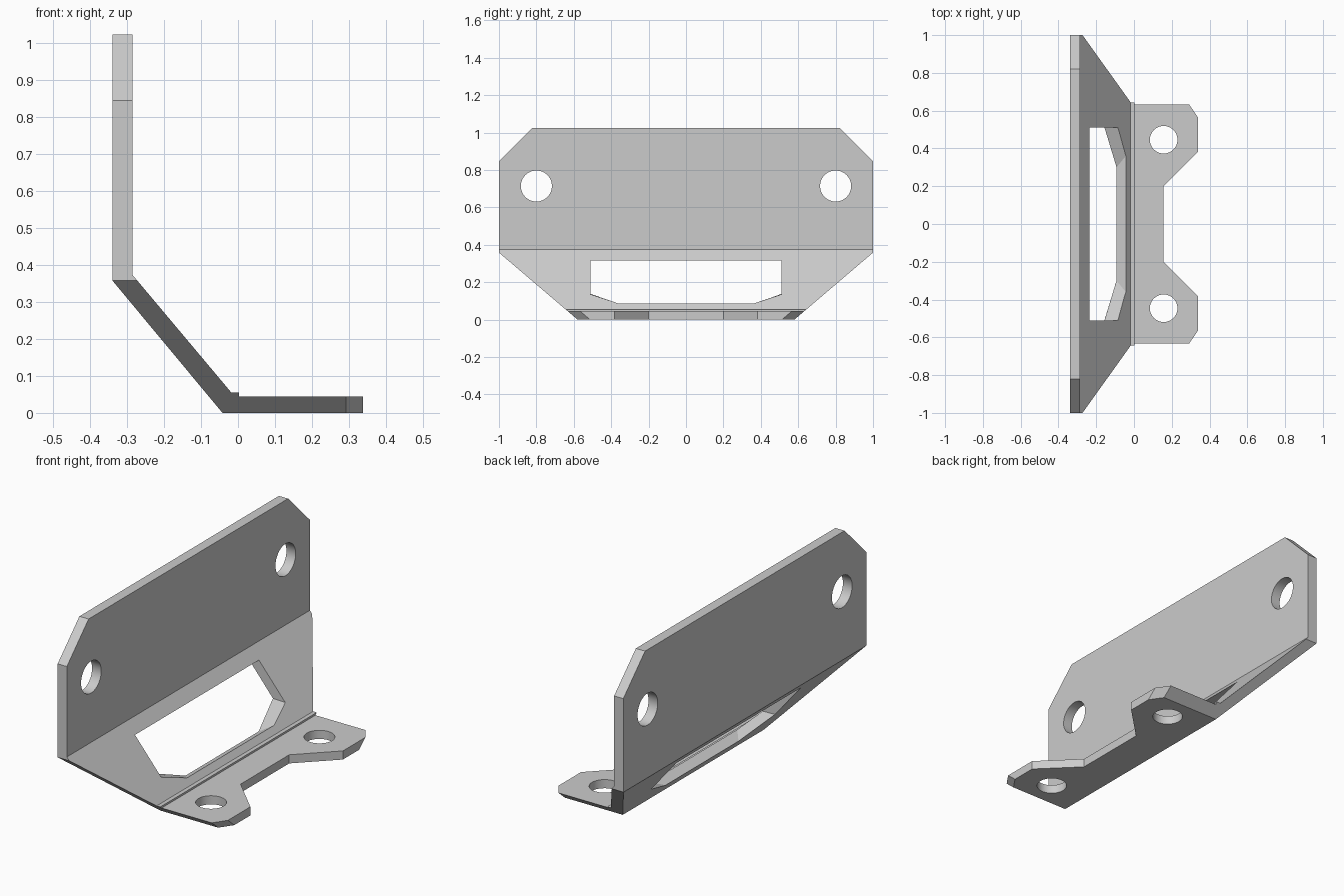
import bpy
import bmesh
from math import radians
from mathutils import Matrix

cube = bpy.data.objects.get("Cube")
if cube:
    bpy.data.objects.remove(cube, do_unlink=True)

grey = bpy.data.materials.new("plain grey metal")
grey.use_nodes = True
grey.diffuse_color = (0.6, 0.6, 0.6, 1)
grey.node_tree.nodes["Principled BSDF"].inputs["Base Color"].default_value = (0.6, 0.6, 0.6, 1)


def finish(name, bm):
    bmesh.ops.recalc_face_normals(bm, faces=bm.faces)
    mesh = bpy.data.meshes.new(name)
    bm.to_mesh(mesh)
    bm.free()
    mesh.materials.append(grey)
    obj = bpy.data.objects.new(name, mesh)
    bpy.context.collection.objects.link(obj)
    return obj


def loft(name, start, end):
    """Solid between two matching outlines."""
    bm = bmesh.new()
    a = [bm.verts.new(p) for p in start]
    b = [bm.verts.new(p) for p in end]
    bm.faces.new(a)
    bm.faces.new(b)
    for i in range(len(a)):
        j = (i + 1) % len(a)
        bm.faces.new((a[i], a[j], b[j], b[i]))
    return finish(name, bm)


def drill(name, radius, centre, axis):
    bm = bmesh.new()
    turn = Matrix.Rotation(radians(90), 4, "Y") if axis == "X" else Matrix()
    bmesh.ops.create_cone(bm, cap_ends=True, segments=48, radius1=radius, radius2=radius,
                          depth=0.2, matrix=Matrix.Translation(centre) @ turn)
    return finish(name, bm)


def mirrored(half):
    """Close a (y, z) half outline across y = 0."""
    return half + [(-y, z) for y, z in reversed(half)]


# Bent sheet: upright plate, sloping web, small ridge and foot
profile = [(-0.042, 0), (0.338, 0), (0.338, 0.045), (0.003, 0.045), (0.003, 0.055),
           (-0.018, 0.055), (-0.286, 0.374), (-0.286, 1.024), (-0.339, 1.024), (-0.339, 0.357)]
bracket = loft("bent_bracket", [(x, -1.1, z) for x, z in profile], [(x, 1.1, z) for x, z in profile])

# Side silhouette with clipped corners and tapered base
outline = mirrored([(0.558, -0.02), (0.58, 0), (1, 0.358), (1, 0.845), (0.82, 1.025), (0.81, 1.035)])
silhouette = loft("silhouette_trim", [(-1, y, z) for y, z in outline], [(1, y, z) for y, z in outline])

cutters = []

# Recess in the front edge of the foot
notch = [(0.155, -0.2), (0.155, 0.2), (0.438, 0.48), (0.438, -0.48)]
cutters.append(loft("foot_notch", [(x, y, -0.1) for x, y in notch], [(x, y, 0.2) for x, y in notch]))

for side in (-1, 1):
    # Bolt holes
    cutters.append(drill("upright_hole", 0.083, (-0.31, side * 0.8, 0.714), "X"))
    cutters.append(drill("foot_hole", 0.073, (0.157, side * 0.446, 0.02), "Z"))
    # Leaning corner chamfers of the foot
    corner = [(0.248, 0.697), (0.383, 0.5), (0.5, 0.5), (0.5, 0.8), (0.248, 0.8)]
    ends = [[(x, side * (y + (z - 0.045) * 1.17), z) for x, y in corner] for z in (-0.05, 0.1)]
    cutters.append(loft("foot_corner_chamfer", *ends))

# Window through the sloping web, with flared lower edges
inner = mirrored([(0.51, 0.315), (0.51, 0.135), (0.36, 0.085)])
outer = mirrored([(0.51, 0.315), (0.51, 0.137), (0.3, 0.061)])


def on_web(points, x0, z0, slope):
    return [(x0 - (z - z0) * slope, y, z) for y, z in points]


front = on_web(inner, -0.018, 0.055, 0.84)
back = on_web(outer, -0.042, 0, 0.832)


def extend(a, b, t):
    return [tuple(p + (p - q) * t for p, q in zip(u, v)) for u, v in zip(a, b)]


cutters.append(loft("web_window", extend(front, back, 0.15), extend(back, front, 0.15)))


# Apply the trims, then clear the helper solids
def trim(cutter, operation):
    mod = bracket.modifiers.new(cutter.name, "BOOLEAN")
    mod.operation = operation
    mod.solver = "EXACT"
    mod.object = cutter
    cutter.hide_render = True


trim(silhouette, "INTERSECT")
for c in cutters:
    trim(c, "DIFFERENCE")

bpy.context.view_layer.update()
graph = bpy.context.evaluated_depsgraph_get()
result = bpy.data.meshes.new_from_object(bracket.evaluated_get(graph))
bracket.modifiers.clear()
bracket.data = result
for c in [silhouette] + cutters:
    bpy.data.objects.remove(c, do_unlink=True)

bpy.ops.object.select_all(action="DESELECT")
bracket.select_set(True)
bpy.context.view_layer.objects.active = bracket
bpy.ops.object.shade_smooth_by_angle(angle=radians(20))
